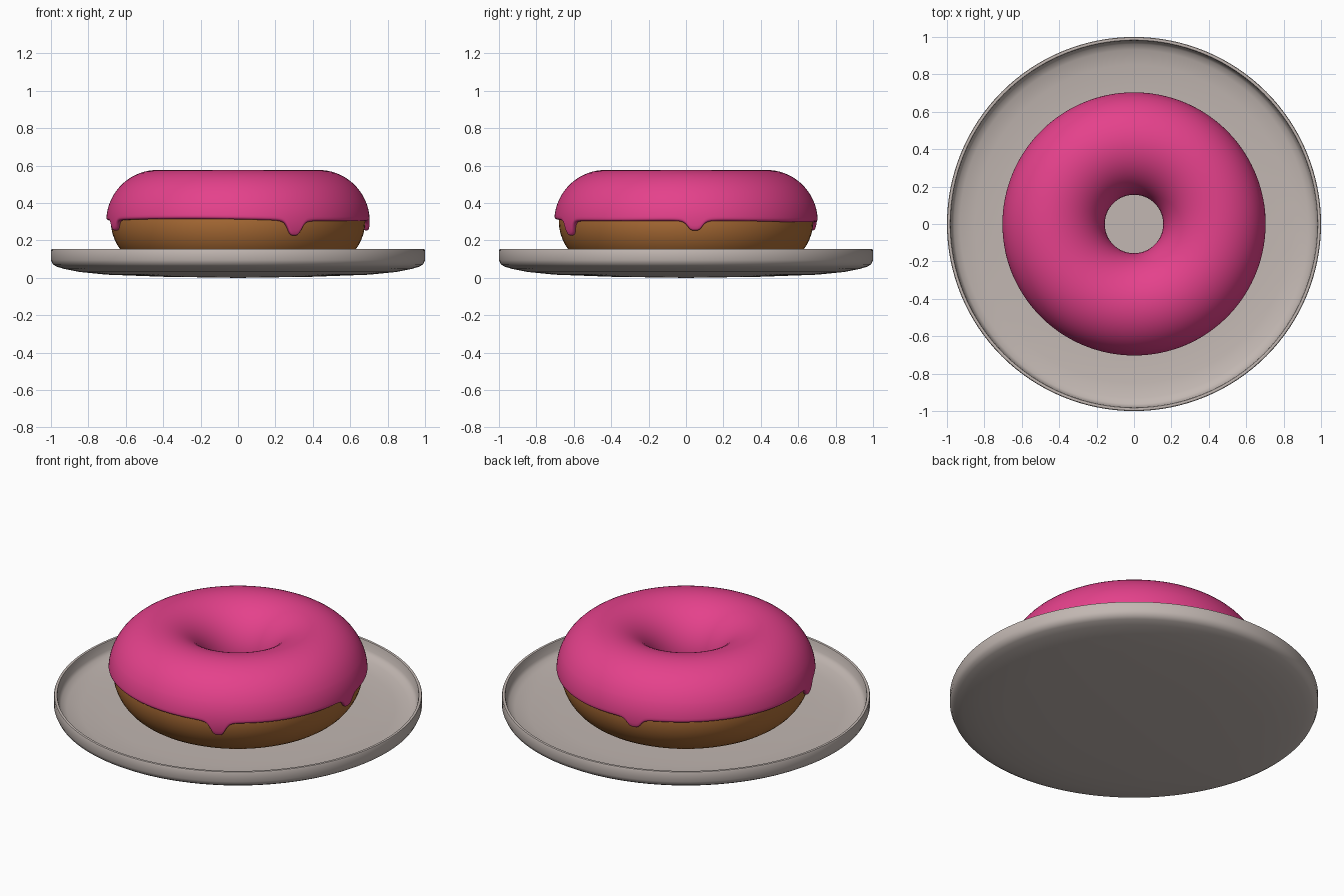
import bpy, bmesh, math

if "Cube" in bpy.data.objects:
    bpy.data.objects.remove(bpy.data.objects["Cube"])

R, ZC = 0.43, 0.303          # ring radius and height of the ring centre
R_DOUGH, R_ICING = 0.25, 0.274


def material(name, rgb):
    m = bpy.data.materials.new(name)
    m.diffuse_color = (*rgb, 1.0)
    m.use_nodes = True
    m.node_tree.nodes["Principled BSDF"].inputs["Base Color"].default_value = m.diffuse_color
    return m


def revolve(name, profile_at, segments, mat, closed):
    """Sweep a (radius, height) profile around z; it may vary with the angle."""
    bm = bmesh.new()
    rings = []
    for i in range(segments):
        a = 2 * math.pi * i / segments
        rings.append([bm.verts.new((r * math.cos(a), r * math.sin(a), z))
                      for r, z in profile_at(a)])
    n = len(rings[0])
    for i in range(segments):
        p, q = rings[i], rings[(i + 1) % segments]
        for j in range(n if closed else n - 1):
            k = (j + 1) % n
            bm.faces.new((p[j], q[j], q[k], p[k]))
    bmesh.ops.remove_doubles(bm, verts=bm.verts, dist=1e-5)
    bmesh.ops.recalc_face_normals(bm, faces=bm.faces)
    mesh = bpy.data.meshes.new(name)
    bm.to_mesh(mesh)
    bm.free()
    mesh.materials.append(mat)
    ob = bpy.data.objects.new(name, mesh)
    bpy.context.collection.objects.link(ob)
    bpy.context.view_layer.objects.active = ob
    ob.select_set(True)
    bpy.ops.object.shade_smooth_by_angle(angle=math.radians(50))
    ob.select_set(False)
    return ob


def on_tube(r, phi):
    return (R + r * math.cos(phi), ZC + r * math.sin(phi))


# Plate: shallow dish with a short upright rim
PLATE = [(0, 0.0), (0.4, 0.006), (0.7, 0.017), (0.85, 0.032), (0.93, 0.048),
         (0.97, 0.06), (0.99, 0.072), (1.0, 0.095), (1.0, 0.145),
         (0.997, 0.153), (0.99, 0.155), (0.983, 0.153), (0.98, 0.145),
         (0.975, 0.105), (0.962, 0.088), (0.93, 0.073), (0.85, 0.06),
         (0.7, 0.053), (0.4, 0.05), (0, 0.05)]
revolve("plate", lambda a: PLATE, 128,
        material("warm grey ceramic", (0.54, 0.475, 0.445)), False)

# Dough ring
DOUGH = [on_tube(R_DOUGH, 2 * math.pi * j / 48) for j in range(48)]
revolve("dough_ring", lambda a: DOUGH, 96,
        material("baked brown", (0.42, 0.155, 0.037)), True)

# Icing: upper shell with a wavy lip and four drips (angle, bottom height)
DRIPS = [(-64, 0.222), (4, 0.25), (101, 0.25), (198, 0.25)]


def edge_height(a):
    z = 0.307 + 0.006 * math.sin(a - 2.4) + 0.004 * math.sin(3 * a + 1)
    drop = 0
    for deg, bottom in DRIPS:
        d = (a - math.radians(deg) + math.pi) % (2 * math.pi) - math.pi
        drop += (z - bottom) / (1 + (d / 0.062) ** 4)
    return z - drop


def icing_profile(a):
    lip = 0.014
    low = math.asin((edge_height(a) + lip - ZC) / R_ICING)
    top = math.radians(25)
    high = math.radians(182)
    # outer skin, from the outer lip over the top to the hole
    pts = [on_tube(R_ICING, low + (top - low) * j / 10) for j in range(10)]
    pts += [on_tube(R_ICING, top + (high - top) * j / 28) for j in range(29)]
    # hidden inner skin and rounded outer lip
    inner = R_DOUGH - 0.006
    pts += [on_tube(inner, high - (high - low) * j / 8) for j in range(8)]
    mid, half = (R_ICING + inner) / 2, (R_ICING - inner) / 2
    for j in range(7):
        t = math.pi * j / 6
        if j < 6:
            pts.append(on_tube(mid - half * math.cos(t),
                               low - lip / R_ICING * math.sin(t)))
    return pts


revolve("icing", icing_profile, 600,
        material("pink icing", (0.78, 0.053, 0.26)), True)
